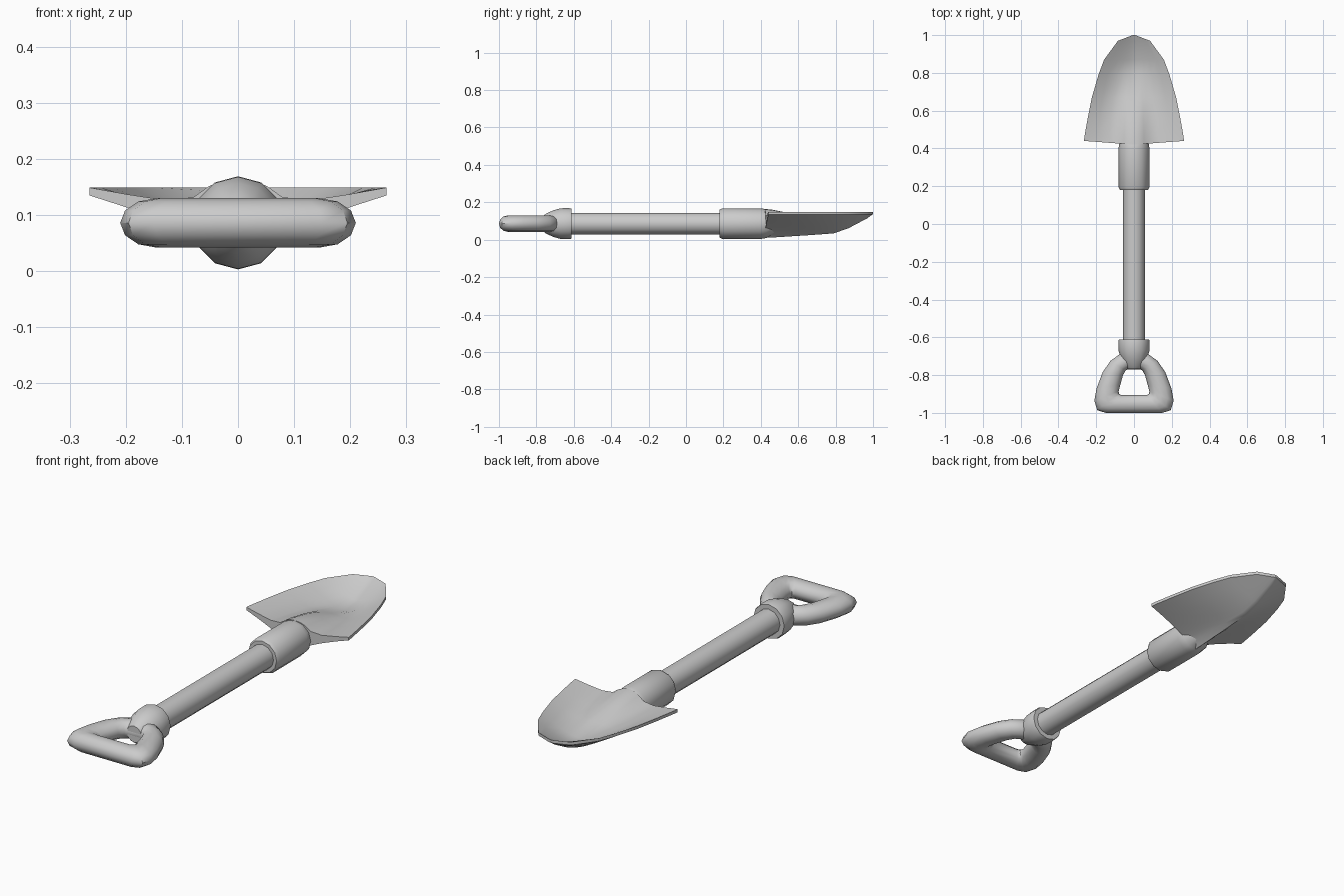
import bpy
from math import sin, cos, pi

if "Cube" in bpy.data.objects:
    bpy.data.objects.remove(bpy.data.objects["Cube"])

ZC = 0.086   # height of the shovel's long axis
SIDES = 12


def loft(name, rings, closed=False):
    """Skin a list of equal-length vertex rings; cap the ends or close the loop."""
    n = len(rings[0])
    verts = [p for r in rings for p in r]
    count = len(rings)
    faces = []
    for i in range(count if closed else count - 1):
        a, b = i * n, ((i + 1) % count) * n
        for j in range(n):
            k = (j + 1) % n
            faces.append((a + j, a + k, b + k, b + j))
    if not closed:
        faces.append(tuple(range(n))[::-1])
        faces.append(tuple(range((count - 1) * n, count * n)))
    mesh = bpy.data.meshes.new(name)
    mesh.from_pydata(verts, [], faces)
    obj = bpy.data.objects.new(name, mesh)
    bpy.context.collection.objects.link(obj)
    bpy.ops.object.select_all(action='DESELECT')
    obj.select_set(True)
    bpy.context.view_layer.objects.active = obj
    bpy.ops.object.mode_set(mode='EDIT')
    bpy.ops.mesh.select_all(action='SELECT')
    bpy.ops.mesh.normals_make_consistent(inside=False)
    bpy.ops.object.mode_set(mode='OBJECT')
    bpy.ops.object.shade_smooth_by_angle(angle=0.75)
    return obj


def turned(name, profile):
    """Round part along y from (y, radius) pairs."""
    ang = [2 * pi * i / SIDES for i in range(SIDES)]
    return loft(name, [[(r * sin(a), y, ZC + r * cos(a)) for a in ang]
                       for y, r in profile])


# Shaft, blade socket and handle collar
turned("shaft", [(-0.68, 0.058), (0.25, 0.058)])
turned("blade_socket", [(0.18, 0.056), (0.18, 0.074), (0.195, 0.082),
                        (0.40, 0.082), (0.43, 0.077), (0.48, 0.05)])
turned("handle_collar", [(-0.612, 0.056), (-0.612, 0.08), (-0.625, 0.083),
                         (-0.67, 0.082), (-0.71, 0.071), (-0.75, 0.052),
                         (-0.768, 0.038)])

# D-shaped grip: inner and outer outline points on the right half, mirrored
half = [((0.068, -0.906), (0.15, -1.0)), ((0.08, -0.898), (0.195, -0.985)),
        ((0.081, -0.885), (0.21, -0.935)), ((0.072, -0.85), (0.198, -0.87)),
        ((0.058, -0.80), (0.166, -0.785)), ((0.045, -0.775), (0.125, -0.725)),
        ((0.033, -0.77), (0.07, -0.685))]
pairs = half + [((-i[0], i[1]), (-o[0], o[1])) for i, o in reversed(half)]
rings = []
for inner, outer in pairs:
    ring = []
    for s in range(SIDES):
        a = 2 * pi * s / SIDES
        f = 0.5 + 0.5 * cos(a)
        ring.append((inner[0] + (outer[0] - inner[0]) * f,
                     inner[1] + (outer[1] - inner[1]) * f,
                     ZC + 0.044 * sin(a)))
    rings.append(ring)
loft("grip", rings, closed=True)

# Dished blade: y, half width, bowl height, socket ridge, underside height, curve power
stations = [(0.42, 0.265, 0.115, 0.050, 0.010, 0.65),
            (0.465, 0.262, 0.110, 0.050, 0.012, 0.68),
            (0.56, 0.245, 0.095, 0.045, 0.018, 0.80),
            (0.67, 0.223, 0.078, 0.028, 0.025, 0.95),
            (0.79, 0.188, 0.068, 0.008, 0.034, 1.1),
            (0.87, 0.158, 0.088, 0.0, 0.062, 1.2),
            (0.97, 0.085, 0.135, 0.0, 0.115, 1.3),
            (1.0, 0.006, 0.149, 0.0, 0.138, 1.3)]
steps = [-1, -0.75, -0.5, -0.3, -0.2, -0.1, 0, 0.1, 0.2, 0.3, 0.5, 0.75, 1]
rings = []
for n, (y, w, bowl, ridge, under, power) in enumerate(stations):
    top, bottom = [], []
    for t in steps:
        x, u = t * w, abs(t)
        yy = y + (0.02 * u if n == 0 else 0)
        bump = ridge * max(0, 1 - (x / 0.09) ** 2)
        top.append((x, yy, bowl + (0.149 - bowl) * u ** 1.5 + bump))
        bottom.append((x, yy, under + (0.135 - under) * u ** power))
    rings.append(top + bottom[::-1])
loft("blade", rings)
